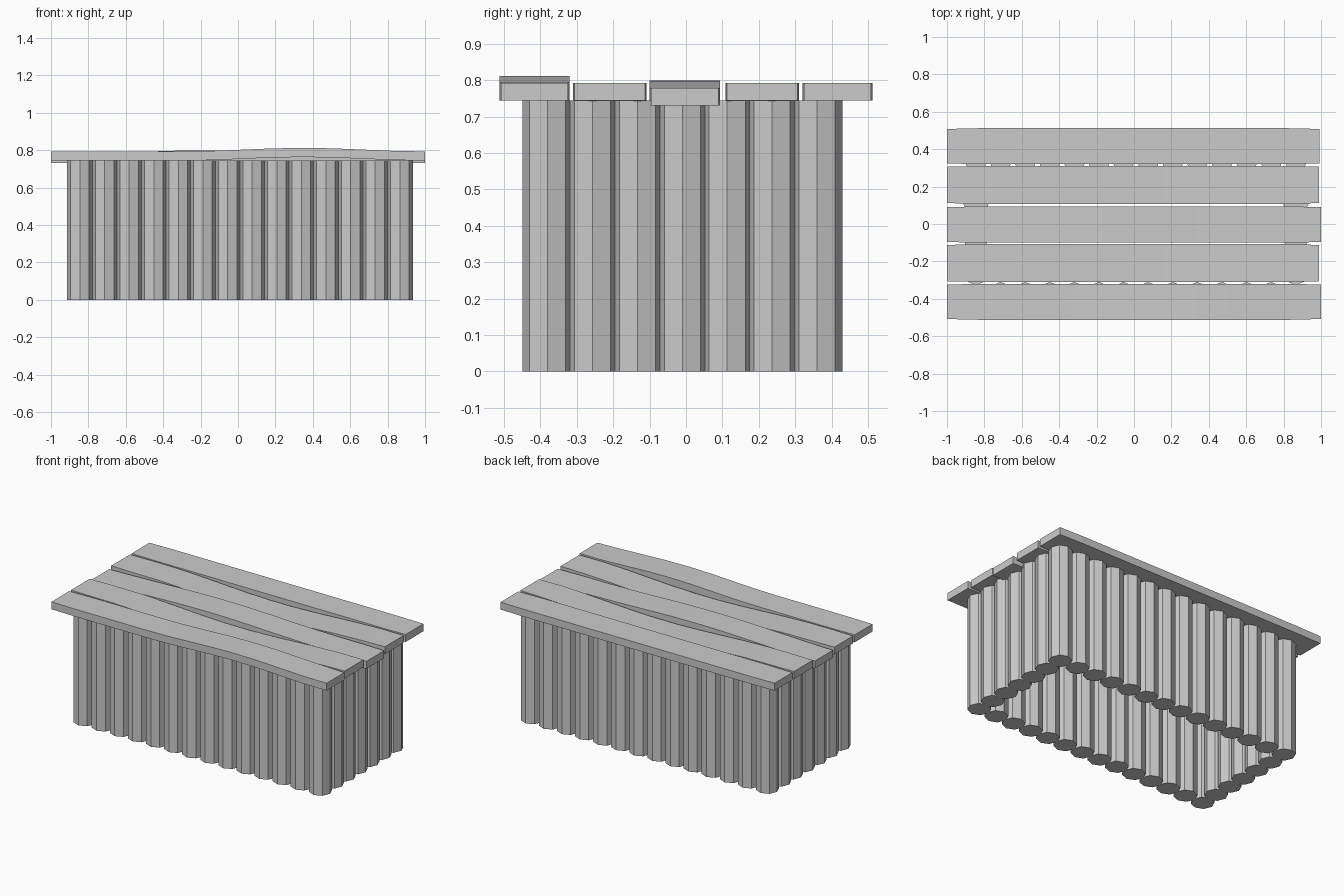
import bpy
import bmesh
import math

if "Cube" in bpy.data.objects:
    bpy.data.objects.remove(bpy.data.objects["Cube"], do_unlink=True)

grey = bpy.data.materials.new("weathered grey")
grey.use_nodes = True
colour = (0.6, 0.6, 0.6, 1)
grey.diffuse_color = colour
grey.node_tree.nodes["Principled BSDF"].inputs["Base Color"].default_value = colour


def finish(bm, name):
    bmesh.ops.recalc_face_normals(bm, faces=bm.faces)
    mesh = bpy.data.meshes.new(name)
    bm.to_mesh(mesh)
    bm.free()
    mesh.materials.append(grey)
    obj = bpy.data.objects.new(name, mesh)
    bpy.context.collection.objects.link(obj)
    return obj


# Eight-sided upright log, one mesh shared by all logs
HEIGHT = 0.745
bm = bmesh.new()
bmesh.ops.create_cone(bm, cap_ends=True, segments=8, radius1=0.07, radius2=0.07, depth=HEIGHT)
bmesh.ops.translate(bm, verts=bm.verts, vec=(0, 0, HEIGHT / 2))
log = finish(bm, "wall_log")

# Logs stand around a hollow rectangle
X0, X1, NX = -0.845, 0.865, 14
Y0, Y1, NY = -0.38, 0.36, 7
spots = []
for i in range(NX):
    x = X0 + (X1 - X0) * i / (NX - 1)
    spots += [(x, Y0), (x, Y1)]
for j in range(1, NY - 1):
    y = Y0 + (Y1 - Y0) * j / (NY - 1)
    spots += [(X0, y), (X1, y)]
log.location = (*spots[0], 0)
for x, y in spots[1:]:
    copy = bpy.data.objects.new("wall_log", log.data)
    copy.location = (x, y, 0)
    bpy.context.collection.objects.link(copy)


def plank(name, x0, x1, y0, y1, bottom, warp, peak, spread):
    """Board whose middle is bent up or down by a smooth bump."""
    bm = bmesh.new()
    rings = []
    steps = 12
    for i in range(steps + 1):
        x = x0 + (x1 - x0) * i / steps
        t = min(1, abs(x - peak) / spread)
        z = bottom + warp * (0.5 + 0.5 * math.cos(math.pi * t))
        inset = 0.004 if i in (0, steps) else 0
        a, b = y0 + inset, y1 - inset
        rings.append([bm.verts.new(p) for p in
                      ((x, a, z), (x, b, z), (x, b, z + 0.049), (x, a, z + 0.049))])
    for r, s in zip(rings, rings[1:]):
        for k in range(4):
            n = (k + 1) % 4
            bm.faces.new((r[k], r[n], s[n], s[k]))
    bm.faces.new(rings[0])
    bm.faces.new(rings[-1][::-1])
    finish(bm, name)


# Five top boards, front to back
plank("top_plank_front", -1, 1, -0.512, -0.32, 0.744, 0.019, 0.35, 0.65)
plank("top_plank_front_middle", -1, 0.99, -0.31, -0.108, 0.744, -0.03, 0.08, 0.85)
plank("top_plank_middle", -1, 1, -0.1, 0.094, 0.73, 0.02, -0.15, 0.85)
plank("top_plank_back_middle", -1, 0.99, 0.108, 0.31, 0.744, -0.03, 0.08, 0.85)
plank("top_plank_back", -1, 0.992, 0.32, 0.512, 0.744, 0, 0, 1)
